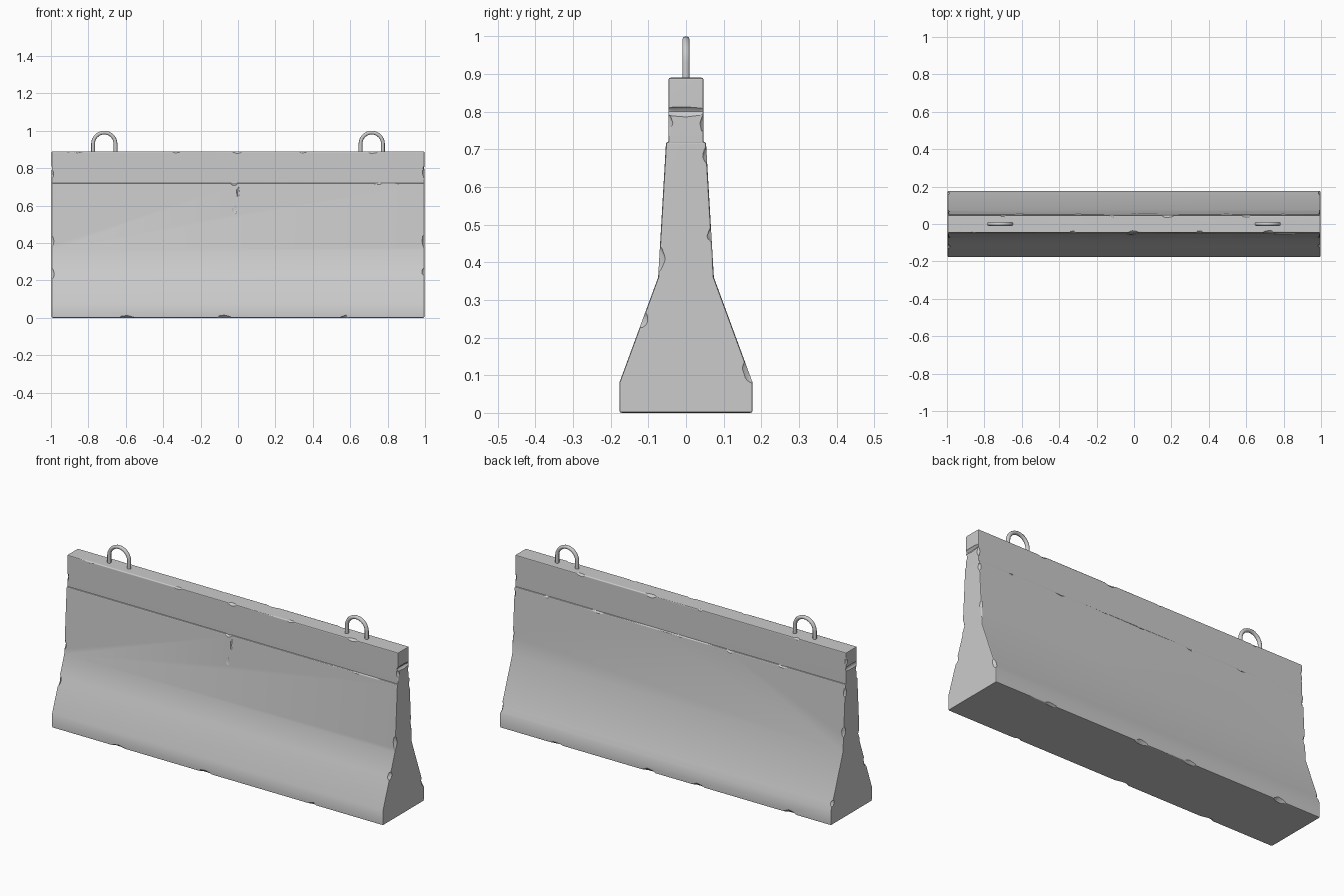
import bpy, bmesh, math, random
from mathutils import Vector, Matrix

if "Cube" in bpy.data.objects:
    bpy.data.objects.remove(bpy.data.objects["Cube"])

random.seed(11)


def add_object(name, bm):
    bmesh.ops.recalc_face_normals(bm, faces=bm.faces)
    mesh = bpy.data.meshes.new(name)
    bm.to_mesh(mesh)
    bm.free()
    obj = bpy.data.objects.new(name, mesh)
    bpy.context.collection.objects.link(obj)
    return obj


def select_only(obj):
    bpy.ops.object.select_all(action='DESELECT')
    obj.select_set(True)
    bpy.context.view_layer.objects.active = obj


def prism(name, half_profile, half_length):
    """Mirror a (y, z) half profile and extrude it along x."""
    ring = half_profile + [(-y, z) for y, z in reversed(half_profile)]
    bm = bmesh.new()
    face = bm.faces.new([bm.verts.new((-half_length, y, z)) for y, z in ring])
    ext = bmesh.ops.extrude_face_region(bm, geom=[face])
    verts = [g for g in ext['geom'] if isinstance(g, bmesh.types.BMVert)]
    bmesh.ops.translate(bm, verts=verts, vec=(2 * half_length, 0, 0))
    return add_object(name, bm)


def add_chip(bm, corner, outward, size, depth):
    """Lumpy ellipsoid that bites `depth` into a corner from outside."""
    out = Vector(outward).normalized()
    reach = math.sqrt(sum((o * s) ** 2 for o, s in zip(out, size)))
    centre = Vector(corner) + out * (reach - depth)
    verts = bmesh.ops.create_icosphere(bm, subdivisions=2, radius=1)['verts']
    for v in verts:
        v.co *= random.uniform(0.93, 1.05)
    spin = Matrix.Rotation(random.uniform(-0.08, 0.08), 4, 'Z')
    bmesh.ops.transform(bm, verts=verts, matrix=Matrix.Translation(centre)
                        @ spin @ Matrix.Diagonal((*size, 1)))


def finish(obj, chips):
    """Round the edges, carve the chips, shade smooth."""
    bevel = obj.modifiers.new("bevel", 'BEVEL')
    bevel.width, bevel.segments = 0.006, 2
    bevel.limit_method, bevel.angle_limit = 'ANGLE', math.radians(30)
    cutter = add_object(obj.name + "_chip_cutter", chips)
    cut = obj.modifiers.new("chips", 'BOOLEAN')
    cut.operation, cut.solver, cut.object = 'DIFFERENCE', 'EXACT', cutter
    cut.use_self = True
    select_only(obj)
    for m in ("bevel", "chips"):
        bpy.ops.object.modifier_apply(modifier=m)
    bpy.data.objects.remove(cutter)
    bpy.ops.object.shade_smooth_by_angle(angle=math.radians(32))
    wn = obj.modifiers.new("weighted_normals", 'WEIGHTED_NORMAL')
    wn.keep_sharp = True


# Sloped concrete body
body_profile = [(0.177, 0.0), (0.177, 0.08), (0.074, 0.36), (0.053, 0.72)]
body = prism("barrier_body", body_profile, 0.997)
chips = bmesh.new()
# chips along the base
for side, xs in ((-1, (-0.6, -0.08, 0.57)), (1, (-0.75, -0.2, 0.1, 0.66))):
    for x in xs:
        add_chip(chips, (x, side * 0.177, 0), (0, side, -1),
                 (random.uniform(0.04, 0.09), 0.04, 0.04), random.uniform(0.009, 0.015))
# chips along the upper shoulder
for side, xs in ((-1, (-0.02, 0.74)), (1, (-0.62, -0.3, 0.0, 0.22, 0.5, 0.8))):
    for x in xs:
        add_chip(chips, (x, side * 0.053, 0.72), (0, side, 0.7),
                 (random.uniform(0.03, 0.09), 0.03, 0.03), random.uniform(0.006, 0.011))
# nicks on the end corners
for end in (-1, 1):
    for side, y, z in ((-1, 0.071, 0.41), (1, 0.067, 0.47), (1, 0.16, 0.12),
                       (-1, 0.115, 0.25), (1, 0.056, 0.68)):
        add_chip(chips, (end * 0.997, side * y, z), (end, side, 0),
                 (0.04, 0.04, random.uniform(0.03, 0.07)), random.uniform(0.008, 0.013))
# central front crack
add_chip(chips, (0, -0.055, 0.68), (0, -1, 0), (0.012, 0.02, 0.05), 0.005)
add_chip(chips, (-0.02, -0.061, 0.58), (0, -1, 0), (0.02, 0.02, 0.04), 0.005)
finish(body, chips)

# Straight top band, set in to leave a groove line
cap = prism("top_band", [(0.047, 0.714), (0.047, 0.89)], 0.997)
chips = bmesh.new()
for side, xs in ((-1, (-0.85, -0.33, 0.0, 0.35, 0.72)), (1, (-0.7, -0.12, 0.18, 0.6))):
    for x in xs:
        add_chip(chips, (x, side * 0.047, 0.89), (0, side, 1),
                 (random.uniform(0.03, 0.08), 0.03, 0.03), random.uniform(0.006, 0.011))
for end in (-1, 1):
    # notch across the end, and broken corners
    add_chip(chips, (end * 0.997, 0, 0.80), (end, 0, 0), (0.03, 0.09, 0.018), 0.011)
    for side in (-1, 1):
        add_chip(chips, (end * 0.997, side * 0.047, random.choice((0.77, 0.84))),
                 (end, side, 0), (0.04, 0.04, 0.04), 0.01)
finish(cap, chips)

# Steel lifting loops
for name, cx in (("lifting_loop_left", -0.715), ("lifting_loop_right", 0.715)):
    r, zc = 0.06, 0.93
    path = [(cx + r, 0, 0.86)]
    path += [(cx + r * math.cos(a), 0, zc + r * math.sin(a))
             for a in (math.pi * i / 16 for i in range(17))]
    path += [(cx - r, 0, 0.86)]
    curve = bpy.data.curves.new(name, 'CURVE')
    curve.dimensions = '3D'
    curve.bevel_depth, curve.bevel_resolution = 0.01, 3
    curve.use_fill_caps = True
    spline = curve.splines.new('POLY')
    spline.points.add(len(path) - 1)
    for p, co in zip(spline.points, path):
        p.co = (*co, 1)
    loop = bpy.data.objects.new(name, curve)
    bpy.context.collection.objects.link(loop)
    select_only(loop)
    bpy.ops.object.convert(target='MESH')
    bpy.ops.object.shade_smooth_by_angle(angle=math.radians(40))
